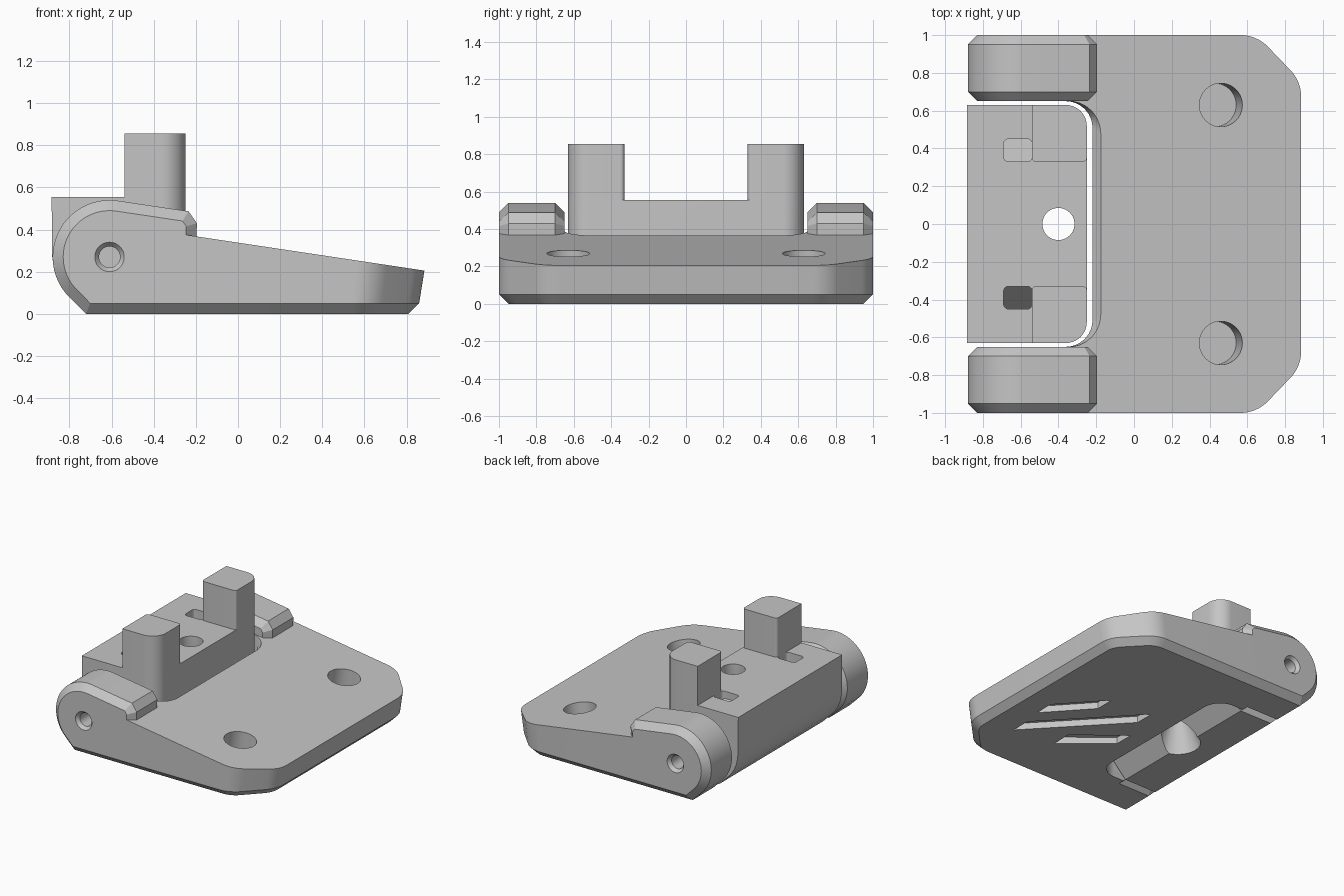
import bpy, bmesh, math
from mathutils import Vector

if "Cube" in bpy.data.objects:
    bpy.data.objects.remove(bpy.data.objects["Cube"])

grey = bpy.data.materials.new("plain_grey")
grey.use_nodes = True
grey.diffuse_color = (0.56, 0.56, 0.56, 1)
grey.node_tree.nodes["Principled BSDF"].inputs["Base Color"].default_value = (0.56, 0.56, 0.56, 1)

SLOPE = 0.15            # fall of the plate's upper surface
PIN = Vector((-0.61, 0.27))


def plate_top(x):
    return 0.338 - SLOPE * x


def loft(name, rings):
    """Closed solid through rings of equal point count."""
    bm = bmesh.new()
    loops = [[bm.verts.new(p) for p in ring] for ring in rings]
    n = len(loops[0])
    for a, b in zip(loops, loops[1:]):
        for i in range(n):
            j = (i + 1) % n
            bm.faces.new((a[i], a[j], b[j], b[i]))
    bm.faces.new(loops[0])
    bm.faces.new(loops[-1])
    bmesh.ops.recalc_face_normals(bm, faces=bm.faces)
    mesh = bpy.data.meshes.new(name)
    bm.to_mesh(mesh)
    bm.free()
    mesh.materials.append(grey)
    obj = bpy.data.objects.new(name, mesh)
    bpy.context.collection.objects.link(obj)
    return obj


def rounded(corners, steps=8):
    """Polygon from (x, y, radius) corners, filleted."""
    out = []
    for i, (x, y, r) in enumerate(corners):
        p = Vector((x, y))
        if r == 0:
            out.append(p)
            continue
        u = (Vector(corners[i - 1][:2]) - p).normalized()
        v = (Vector(corners[(i + 1) % len(corners)][:2]) - p).normalized()
        half = u.angle(v) / 2
        centre = p + (u + v).normalized() * r / math.sin(half)
        a = p + u * r / math.tan(half) - centre
        b = p + v * r / math.tan(half) - centre
        out += [centre + a.lerp(b, k / steps).normalized() * r for k in range(steps + 1)]
    return out


def inset(pts, d):
    """Move a counter-clockwise polygon inward by d."""
    out = []
    for i, p in enumerate(pts):
        e = (p - pts[i - 1]).normalized()
        f = (pts[(i + 1) % len(pts)] - p).normalized()
        m, n = Vector((-e.y, e.x)), Vector((-f.y, f.x))
        out.append(p + (m + n) * d / (1 + m.dot(n)))
    return out


def flat(pts, z):
    return [(p.x, p.y, z) for p in pts]


def prism(name, pts, z0, z1):
    return loft(name, [flat(pts, z0), flat(pts, z1)])


def circle(r, n=40):
    return [Vector((r * math.cos(2 * math.pi * k / n), r * math.sin(2 * math.pi * k / n)))
            for k in range(n)]


def disc(centre, axis, r):
    q = Vector((0, 0, 1)).rotation_difference(Vector(axis))
    return [Vector(centre) + q @ p.to_3d() for p in circle(r)]


def cut(obj, cutter, op="DIFFERENCE"):
    mod = obj.modifiers.new("cut", "BOOLEAN")
    mod.operation, mod.object, mod.solver = op, cutter, "EXACT"
    bpy.context.view_layer.objects.active = obj
    bpy.ops.object.modifier_apply(modifier=mod.name)
    bpy.data.objects.remove(cutter)


# Base plate: chamfered underside, sloping top, clipped corners
plan = rounded([(-0.5, -1, 0), (0.625, -1, 0.2), (0.86, -0.755, 0.2),
                (0.86, 0.755, 0.2), (0.625, 1, 0.2), (-0.5, 1, 0)])
top = []
for p in plan:
    x = p.x + (0.025 if p.x > 0 else 0)
    top.append((x, p.y, plate_top(x)))
plate = loft("base_plate", [flat(inset(plan, 0.05), 0), flat(plan, 0.05), top])


# Notch for the hinge block, with a chamfered upper rim
def notch_plan(x, r):
    return rounded([(-1.2, -0.65, 0), (x, -0.65, r), (x, 0.65, r), (-1.2, 0.65, 0)])


cut(plate, prism("notch_cutter", notch_plan(-0.22, 0.14), -0.1, 0.8))
cut(plate, loft("rim_cutter", [flat(notch_plan(-0.22, 0.14), 0.32),
                               flat(notch_plan(-0.12, 0.22), 0.42)]))

# Blind screw holes square to the sloping top
axis = Vector((SLOPE, 0, 1)).normalized()
for s in (-1, 1):
    c = Vector((0.46, s * 0.63, plate_top(0.46)))
    cut(plate, loft("hole_cutter", [disc(c - axis * 0.22, axis, 0.115),
                                    disc(c + axis * 0.1, axis, 0.115)]))

# Slanted grooves in the underside
for x0, y0, x1, y1 in ((0.6, -0.6, 0, 0.19), (0.63, -0.31, 0.34, 0.16), (0.26, -0.56, -0.08, -0.13)):
    quad = [Vector(q) for q in ((x0, y0), (x0, y0 + 0.15), (x1, y1), (x1, y1 - 0.15))]
    cut(plate, prism("groove_cutter", quad, -0.1, 0.05))


# Side view arc around the hinge pin
def pin_arc(a0, a1, r=0.27, n=16):
    return [PIN + r * Vector((math.cos(a), math.sin(a)))
            for a in (math.radians(a0 + (a1 - a0) * k / n) for k in range(n + 1))]


# Knuckles: rounded ears with chamfered rims and a countersunk pin hole
side = ([Vector(p) for p in ((-0.722, 0), (-0.25, 0), (-0.2, 0.3), (-0.195, 0.43), (-0.235, 0.487))]
        + pin_arc(81.5, 225, n=28))
inner = inset(side, 0.05)
for s, label in ((-1, "front"), (1, "back")):
    rings = [[(p.x, s * y, p.y) for p in shape]
             for shape, y in ((inner, 0.65), (side, 0.7), (side, 0.95), (inner, 1))]
    ear = loft(label + "_knuckle", rings)
    hole = [disc((PIN.x, s * y, PIN.y), (0, s, 0), r)
            for y, r in ((0.84, 0.05), (0.975, 0.05), (1, 0.07), (1.1, 0.07))]
    cut(ear, loft("pin_cutter", hole))

# Hinge block: side profile trimmed by a plan with rounded corners
profile = ([Vector(p) for p in ((-0.722, 0), (-0.45, 0), (-0.25, 0.2), (-0.25, 0.555), (-0.885, 0.555), (-0.882, 0.27))]
           + pin_arc(184, 225))
block = loft("hinge_block", [[(p.x, y, p.y) for p in profile] for y in (-0.7, 0.7)])
trim = rounded([(-1, -0.63, 0), (-0.25, -0.63, 0.11), (-0.25, 0.63, 0.11), (-1, 0.63, 0)])
cut(block, prism("trim_cutter", trim, -0.2, 0.9), "INTERSECT")

# Centre hole with a flared mouth underneath
bore = [disc((-0.4, 0, z), (0, 0, 1), r)
        for z, r in ((-0.1, 0.16), (0.02, 0.16), (0.2, 0.085), (0.8, 0.085))]
cut(block, loft("bore_cutter", bore))

# Pockets with floors sloping outward, and upright posts beside them
for s, label in ((-1, "front"), (1, "back")):
    pocket = rounded([(-0.69, s * 0.33, 0.025), (-0.54, s * 0.33, 0.025),
                      (-0.54, s * 0.45, 0.025), (-0.69, s * 0.45, 0.025)], 4)
    floor = [(p.x, p.y, 0.5 - 1.2 * (abs(p.y) - 0.33)) for p in pocket]
    cut(block, loft("pocket_cutter", [floor, flat(pocket, 0.7)]))
    post = rounded([(-0.54, s * 0.33, 0.02), (-0.25, s * 0.33, 0.02),
                    (-0.25, s * 0.63, 0.11), (-0.54, s * 0.63, 0)])
    prism(label + "_post", post, 0.555, 0.855)

# Smooth the curved faces, keep edges sharp
for obj in bpy.context.scene.objects:
    obj.select_set(obj.type == "MESH")
bpy.context.view_layer.objects.active = block
bpy.ops.object.shade_smooth_by_angle(angle=math.radians(25))
